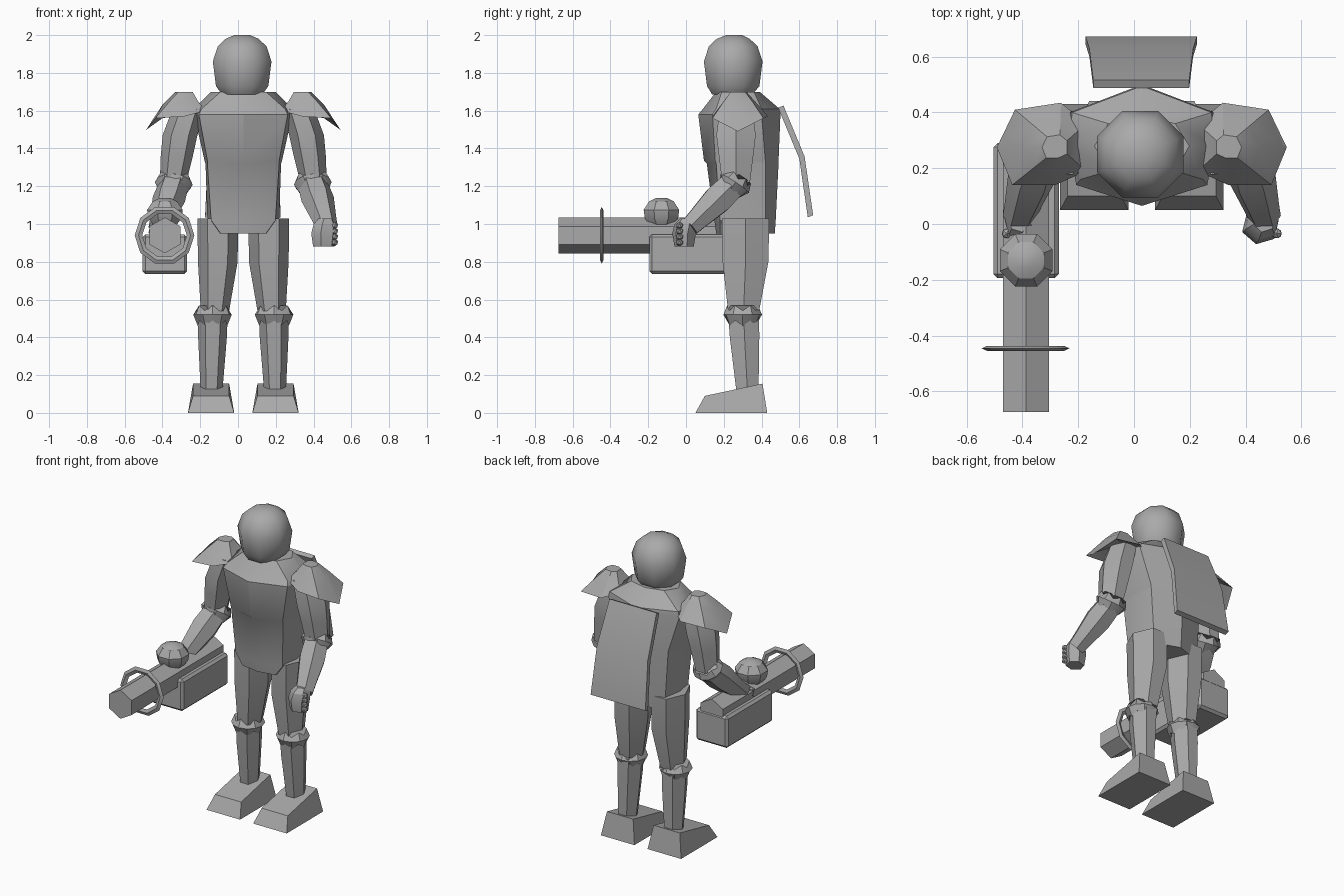
import bpy, bmesh, math
from mathutils import Vector

if "Cube" in bpy.data.objects:
    bpy.data.objects.remove(bpy.data.objects["Cube"])

CX = 0.028  # symmetry line of the figure

grey = bpy.data.materials.new("plain_grey")
grey.diffuse_color = (0.40, 0.40, 0.40, 1)
grey.use_nodes = True
grey.node_tree.nodes["Principled BSDF"].inputs["Base Color"].default_value = grey.diffuse_color


def finish(bm, name, angle=30):
    bmesh.ops.recalc_face_normals(bm, faces=bm.faces)
    me = bpy.data.meshes.new(name)
    bm.to_mesh(me)
    bm.free()
    me.materials.append(grey)
    ob = bpy.data.objects.new(name, me)
    bpy.context.collection.objects.link(ob)
    bpy.ops.object.select_all(action='DESELECT')
    ob.select_set(True)
    bpy.context.view_layer.objects.active = ob
    bpy.ops.object.shade_smooth_by_angle(angle=math.radians(angle))
    return ob


def loft(name, rings, side=1, angle=30, centre=CX, closed=False):
    """Skin a stack of rings; side=-1 gives the mirrored part."""
    bm = bmesh.new()
    vs = [[bm.verts.new((centre + side * p[0], p[1], p[2])) for p in r] for r in rings]
    n = len(vs[0])
    pairs = list(zip(vs, vs[1:])) + ([(vs[-1], vs[0])] if closed else [])
    for a, b in pairs:
        for i in range(n):
            j = (i + 1) % n
            bm.faces.new((a[i], a[j], b[j], b[i]))
    if not closed:
        bm.faces.new(vs[0])
        bm.faces.new(vs[-1])
    return finish(bm, name, angle)


def ring(c, rx, ry, n=6, turn=0.0, axis=(0, 0, 1), jag=0.0):
    """Polygon ring around c, facing along axis, optionally zigzagged."""
    w = Vector(axis).normalized()
    v = w.cross(Vector((1, 0, 0))).normalized()
    u = v.cross(w)
    out = []
    for i in range(n):
        a = turn + math.tau * i / n
        out.append(Vector(c) + u * rx * math.cos(a) + v * ry * math.sin(a)
                   + w * (jag if i % 2 else -jag))
    return out


def box_ring(x0, x1, y0, y1, z0, z1):
    """Rectangle with front height z0 and back height z1."""
    return [(x0, y0, z0), (x1, y0, z0), (x1, y1, z1), (x0, y1, z1)]


# Head: faceted helmet
T = math.pi / 8
loft("head", [ring((0, y, z), r, r, 8, T) for y, z, r in (
    (.245, 1.685, .115), (.25, 1.73, .15), (.25, 1.86, .168),
    (.25, 1.94, .14), (.25, 1.98, .095), (.255, 2.0, .045))], angle=46, centre=.022)


# Torso: half sections mirrored into full rings
def section(z, front, fx, fy, sx, sy, bx, by, back, drop=0):
    half = [(fx, fy, z), (sx, sy, z), (bx, by, z)]
    return ([(0, front, z - drop)] + half + [(0, back, z - drop)]
            + [(-x, y, q) for x, y, q in reversed(half)])


loft("torso", [section(*s) for s in (
    (.95, .16, .12, .18, .14, .30, .12, .43, .47),
    (1.02, .15, .17, .18, .19, .30, .17, .42, .475),
    (1.32, .11, .19, .16, .20, .28, .19, .42, .49),
    (1.335, .095, .19, .155, .205, .28, .19, .42, .49),
    (1.58, .065, .235, .14, .26, .28, .26, .40, .50),
    (1.61, .09, .22, .16, .26, .28, .25, .40, .495),
    (1.70, .16, .12, .19, .17, .28, .12, .36, .39))])

# Back plate: bent thin sheet hanging from the shoulders
loft("back_plate", [[(-w, y0, z), (w, y0, z), (w, y0 + .028, z + .012), (-w, y0 + .028, z + .012)]
                    for w, y0, z in ((.172, .488, 1.615), (.186, .600, 1.345), (.20, .645, 1.035))],
     centre=.026)

for side, tag in ((1, "left"), (-1, "right")):
    # Legs
    loft(tag + "_thigh", [ring((x, y, z), rx, ry) for x, y, z, rx, ry in (
        (.135, .315, 1.03, .108, .145), (.135, .315, .80, .105, .14),
        (.15, .305, .54, .075, .095))], side)
    loft(tag + "_knee", [ring((.163, .30, z), r, r, 12, 0, jag=j) for z, r, j in (
        (.475, .078, .014), (.52, .102, 0), (.555, .082, .014))], side)
    loft(tag + "_shin", [ring((x, y, z), rx, ry) for x, y, z, rx, ry in (
        (.16, .305, .53, .078, .095), (.163, .31, .40, .076, .09),
        (.168, .325, .12, .058, .068))], side)
    loft(tag + "_foot", [box_ring(.048, .293, .05, .43, 0, 0),
                         box_ring(.075, .266, .10, .405, .09, .155)], side)

    # Arms
    loft(tag + "_upper_arm", [ring((x, .265, z), rx, ry) for x, z, rx, ry in (
        (.29, 1.61, .085, .10), (.335, 1.47, .092, .12), (.352, 1.36, .085, .105),
        (.372, 1.22, .07, .085))], side)
    ax = (-.03, .20, .30)
    loft(tag + "_elbow", [ring(Vector((.368, .258, 1.215)) + Vector(ax).normalized() * d,
                               r, r * .9, 12, 0, ax, j) for d, r, j in (
        (-.045, .075, .012), (0, .10, 0), (.035, .08, .012))], side)
    a, b = Vector((.368, .25, 1.21)), Vector((.442, .02, .985))
    loft(tag + "_forearm", [ring(a.lerp(b, t), r, r, 6, 0, b - a) for t, r in (
        (0, .08), (.35, .087), (.8, .066), (1, .058))], side)
    loft(tag + "_hand", [ring((x, y, z), rx, ry, 6, .3) for x, y, z, rx, ry in (
        (.425, -.01, .88, .058, .052), (.425, -.01, .95, .068, .064),
        (.432, 0, 1.0, .062, .062), (.438, .01, 1.03, .04, .04))], side)
    bm = bmesh.new()
    for k in range(4):
        g = bmesh.ops.create_icosphere(bm, subdivisions=1, radius=.02)
        bmesh.ops.translate(bm, verts=g['verts'],
                            vec=(CX + side * .484, -.034, .902 + .03 * k))
    finish(bm, tag + "_knuckles")

    # Shoulder pad: flared brim drawn up to a small dome, hollow below
    brim = [(.52, .275, 1.49), (.455, .41, 1.56), (.29, .435, 1.57), (.20, .36, 1.60),
            (.20, .19, 1.60), (.31, .14, 1.57), (.465, .14, 1.56)]
    top = Vector((.295, .275, 0))

    def shrink(f, z, mix):
        out = []
        for p in brim:
            q = Vector((p[0], p[1], 0)).lerp(top, f)
            out.append((q.x, q.y, p[2] * (1 - mix) + z * mix))
        return out
    loft(tag + "_shoulder_pad", [shrink(.8, 1.63, 1), shrink(.04, 1.6, .1), brim,
                                 shrink(.42, 1.66, .85), shrink(.72, 1.70, 1)], side)

# Gun: body, hexagonal barrel, muzzle ring, top knob
bm = bmesh.new()
bmesh.ops.create_cube(bm, size=1)
bmesh.ops.scale(bm, verts=bm.verts, vec=(.235, .485, .21))
bmesh.ops.translate(bm, verts=bm.verts, vec=(-.387, .048, .84))
bmesh.ops.bevel(bm, geom=bm.edges[:], offset=.015, segments=1, affect='EDGES')
finish(bm, "gun_body")

GX, GZ = -.387, .94
loft("gun_barrel", [ring((0, y, GZ), .095, .095, 6, math.pi / 2, (0, 1, 0))
                    for y in (-.675, .285)], centre=GX)
loft("gun_ring", [ring((0, y, GZ), r, r, 10, 0, (0, 1, 0)) for y, r in (
    (-.446, .158), (-.437, .138), (-.446, .118), (-.455, .138))], centre=GX - .002, closed=True)
loft("gun_knob", [ring((0, -.13, z), r, r, 8, T) for z, r in (
    (.98, .055), (1.03, .095), (1.075, .102), (1.12, .07), (1.138, .03))], centre=GX)
